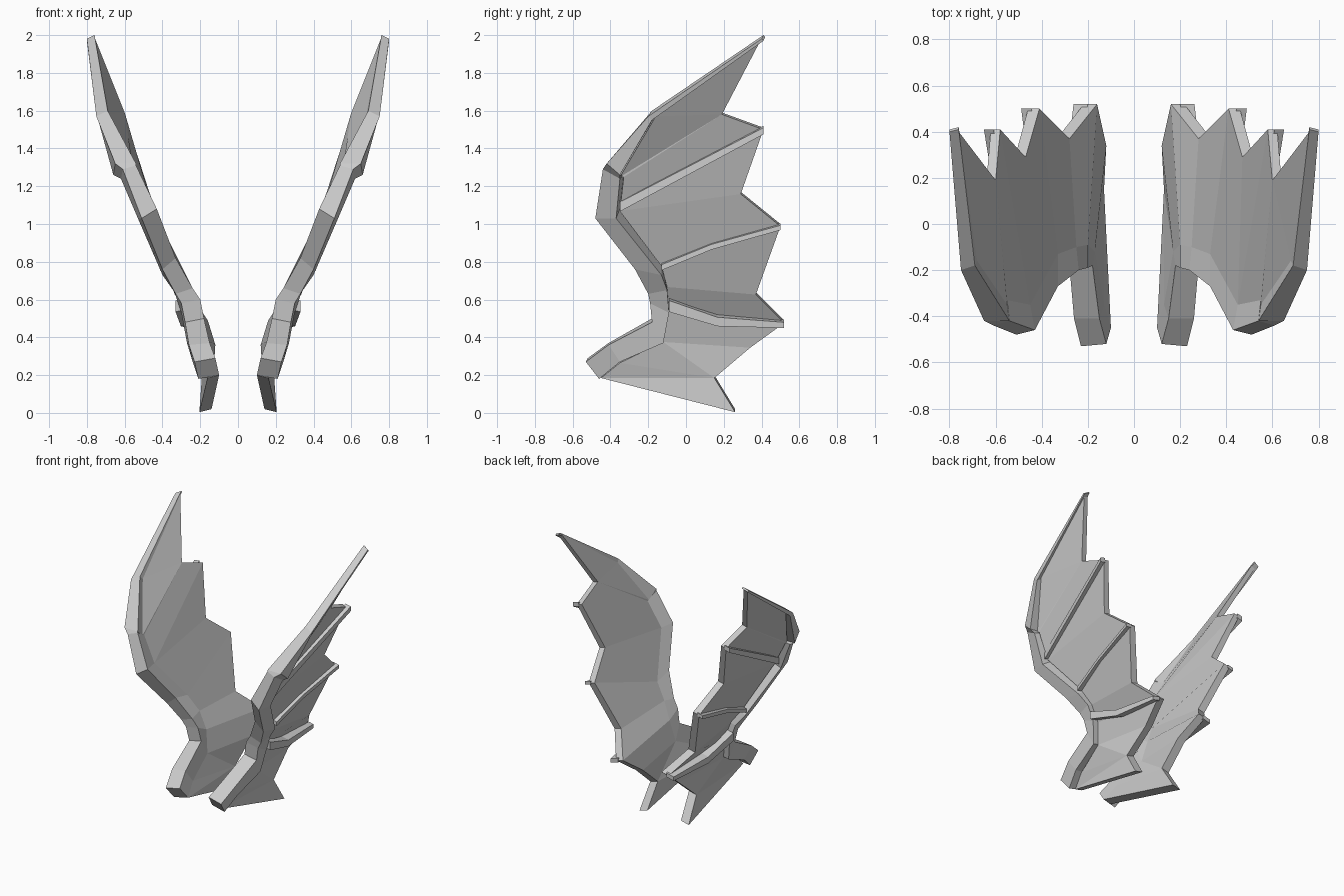
import bpy
import bmesh
from mathutils import Vector

default_cube = bpy.data.objects.get("Cube")
if default_cube:
    bpy.data.objects.remove(default_cube, do_unlink=True)

# One plain grey for the whole model
GREY = (0.6, 0.6, 0.6, 1.0)
grey = bpy.data.materials.new("plain_grey")
grey.use_nodes = True
grey.diffuse_color = GREY
grey.node_tree.nodes["Principled BSDF"].inputs["Base Color"].default_value = GREY


def finish(bm, name):
    """Turn a one-sided bmesh into a flat-shaded object mirrored across x."""
    bmesh.ops.recalc_face_normals(bm, faces=bm.faces[:])
    mesh = bpy.data.meshes.new(name)
    bm.to_mesh(mesh)
    bm.free()
    mesh.materials.append(grey)
    obj = bpy.data.objects.new(name, mesh)
    bpy.context.collection.objects.link(obj)
    mirror = obj.modifiers.new("both_sides", 'MIRROR')
    mirror.use_axis = (True, False, False)
    mirror.use_mirror_merge = False
    return obj


def loft(name, rings):
    """Skin a closed tube through four-cornered cross-sections."""
    bm = bmesh.new()
    loops = [[bm.verts.new(point) for point in ring] for ring in rings]
    for a, b in zip(loops, loops[1:]):
        for i in range(len(a)):
            j = (i + 1) % len(a)
            bm.faces.new((a[i], a[j], b[j], b[i]))
    bm.faces.new(loops[0])
    bm.faces.new(loops[-1])
    return finish(bm, name)


def outward(point):
    """Membrane thickness vector, thinner towards the top of the wing."""
    thickness = 0.065 - 0.016 * point.z
    return Vector((thickness, 0, -0.25 * thickness))


# Arm sections from root to tip: inner front, outer front, outer back corner
arm_stations = [
    ((.12, -.52, .29), (.23, -.53, .27), (.21, -.46, .18)),
    ((.15, -.41, .37), (.26, -.41, .36), (.24, -.35, .27)),
    ((.18, -.18, .50), (.28, -.18, .48), (.27, -.12, .37)),
    ((.20, -.19, .60), (.30, -.19, .58), (.30, -.09, .53)),
    ((.24, -.20, .66), (.33, -.20, .63), (.34, -.10, .65)),
    ((.33, -.27, .82), (.40, -.27, .76), (.40, -.13, .73)),
    ((.43, -.46, 1.08), (.51, -.48, 1.03), (.53, -.37, 1.03)),
    ((.54, -.42, 1.31), (.61, -.44, 1.29), (.62, -.35, 1.24)),
    ((.54, -.42, 1.32), (.65, -.42, 1.32), (.66, -.35, 1.26)),
    ((.69, -.18, 1.60), (.75, -.20, 1.57), (.74, -.18, 1.55)),
    ((.76, .41, 2.0), (.80, .40, 1.98), (.80, .41, 1.97)),
]
arm_rings = []
for station in arm_stations:
    front_in, front_out, back_out = map(Vector, station)
    arm_rings.append((front_in, front_out, back_out, back_out + front_in - front_out))
loft("wing_arms", arm_rings)

# Trailing edge, bottom to top, alternating points and notches
trail = [Vector(p) for p in (
    (.14, .26, .02), (.13, .15, .20), (.12, .34, .36), (.16, .52, .49),
    (.28, .37, .64), (.41, .50, 1.0), (.47, .29, 1.17), (.58, .41, 1.51),
    (.60, .19, 1.59), (.76, .40, 1.99))]
lead = [ring[3] for ring in arm_rings]

# Membrane panels between the arm (a) and the trailing edge (t)
bm = bmesh.new()
corners = {"a%d" % i: bm.verts.new(p) for i, p in enumerate(lead[:-1])}
corners.update({"t%d" % i: bm.verts.new(p) for i, p in enumerate(trail)})
panels = ("a0 t0 t1", "a0 t1 a1", "a1 t1 a2", "a2 t1 t2", "a2 t2 t3 a3",
          "a3 t3 t4 a4", "a4 t4 t5 a5", "a5 t5 t6 a6", "a6 t6 t7",
          "a6 t7 t8 a7", "a7 t8 a8", "a8 t8 a9", "a9 t8 t9")
for panel in panels:
    bm.faces.new([corners[key] for key in panel.split()])
skin = bmesh.ops.extrude_face_region(bm, geom=bm.faces[:], use_keep_orig=True)
for item in skin["geom"]:
    if isinstance(item, bmesh.types.BMVert):
        item.co += outward(item.co)
finish(bm, "wing_membranes")


# Finger ribs on the outer side of the membrane
def rib(name, root, tip, sag, root_width, tip_width, height):
    rings = []
    for t in (0, 0.42, 1):
        centre = root.lerp(tip, t)
        if 0 < t < 1:
            centre.z += sag
        base = centre + outward(centre) * 0.7
        top = centre + outward(centre) + Vector((height, 0, -0.25 * height))
        half = Vector((0, 0, (root_width + (tip_width - root_width) * t) / 2))
        rings.append((base - half, base + half, top + half, top - half))
    return loft(name, rings)


rib("upper_ribs", lead[6] + Vector((0, 0, .03)), trail[7], 0, .05, .035, .03)
rib("middle_ribs", lead[5], trail[5], .02, .03, .025, .03)
rib("lower_ribs", lead[3] + Vector((.03, 0, .04)), trail[3], -.04, .06, .03, .045)
